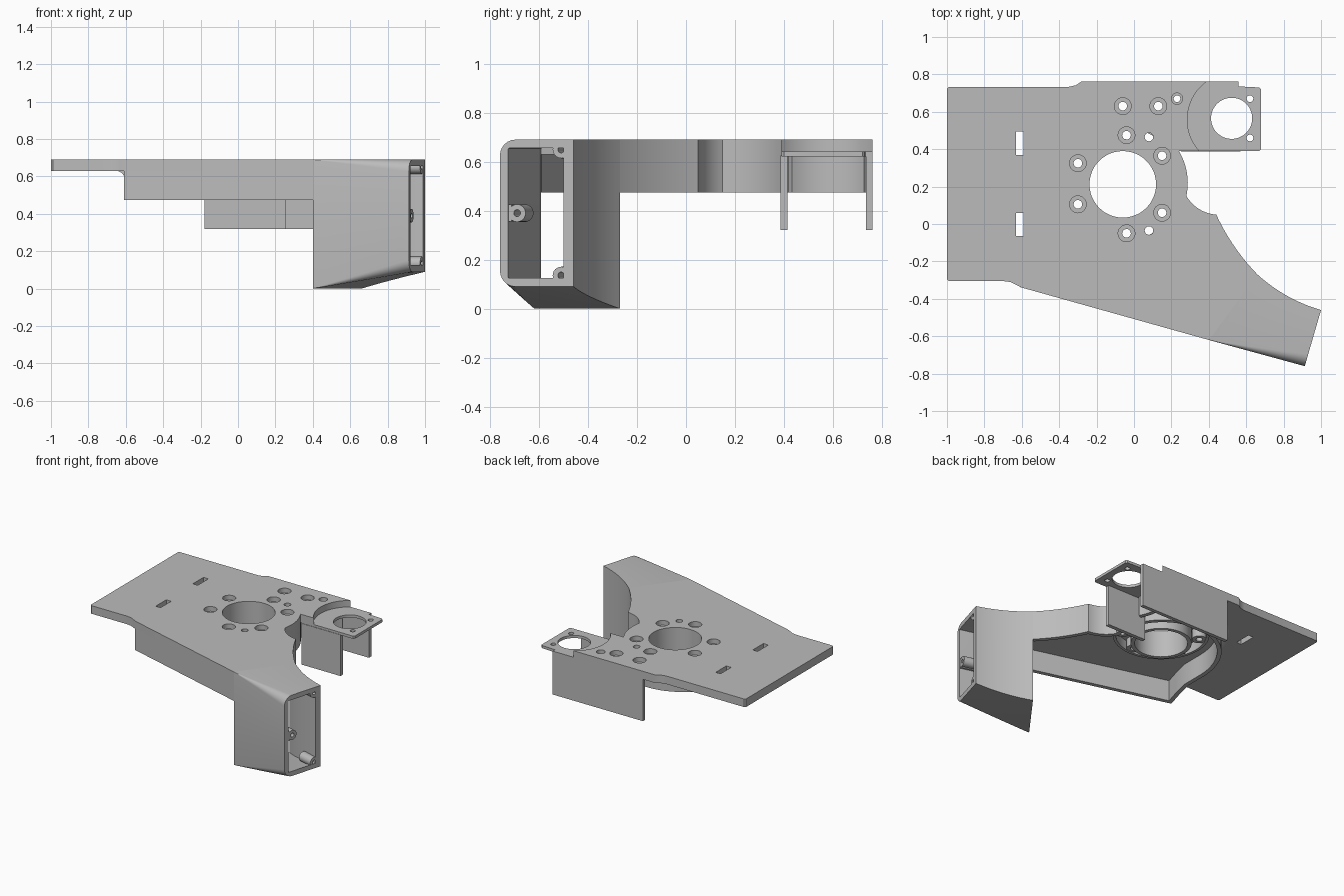
import bpy, bmesh, math
from mathutils import Vector, Matrix

cube = bpy.data.objects.get("Cube")
if cube:
    bpy.data.objects.remove(cube, do_unlink=True)

grey = bpy.data.materials.new("plain grey")
grey.use_nodes = True
grey.diffuse_color = (0.5, 0.5, 0.5, 1)
grey.node_tree.nodes["Principled BSDF"].inputs["Base Color"].default_value = (0.5, 0.5, 0.5, 1)

TOP, UNDER, SKIRT = 0.69, 0.63, 0.475
WALL = 0.03
HUB = Vector((-0.06, 0.212))


def finish(name, bm):
    bmesh.ops.recalc_face_normals(bm, faces=bm.faces)
    mesh = bpy.data.meshes.new(name)
    bm.to_mesh(mesh)
    bm.free()
    mesh.materials.append(grey)
    ob = bpy.data.objects.new(name, mesh)
    bpy.context.collection.objects.link(ob)
    return ob


def skin(name, rings, closed=False):
    """Join equal closed rings of points; cap the ends or close the loop."""
    bm = bmesh.new()
    rows = [[bm.verts.new(p) for p in ring] for ring in rings]
    n = len(rows[0])
    for a, b in zip(rows, rows[1:] + rows[:1] if closed else rows[1:]):
        for i in range(n):
            bm.faces.new((a[i], a[(i + 1) % n], b[(i + 1) % n], b[i]))
    if not closed:
        bm.faces.new(rows[0])
        bm.faces.new(rows[-1])
    return finish(name, bm)


def prism(name, loops, z0, z1):
    bm = bmesh.new()
    for loop in loops:
        low = [bm.verts.new((p[0], p[1], z0)) for p in loop]
        high = [bm.verts.new((p[0], p[1], z1)) for p in loop]
        bm.faces.new(low)
        bm.faces.new(high)
        for i in range(len(loop)):
            j = (i + 1) % len(loop)
            bm.faces.new((low[i], low[j], high[j], high[i]))
    return finish(name, bm)


def box(x0, x1, y0, y1):
    return [(x0, y0), (x1, y0), (x1, y1), (x0, y1)]


def circle(x, y, r, n=40):
    return [(x + r * math.cos(2 * math.pi * i / n), y + r * math.sin(2 * math.pi * i / n))
            for i in range(n)]


def arc(a, m, b, n=20):
    """Points of the circular arc from a through m to b."""
    (ax, ay), (mx, my), (bx, by) = a, m, b
    d = 2 * (ax * (my - by) + mx * (by - ay) + bx * (ay - my))
    qa, qm, qb = ax * ax + ay * ay, mx * mx + my * my, bx * bx + by * by
    c = Vector(((qa * (my - by) + qm * (by - ay) + qb * (ay - my)) / d,
                (qa * (bx - mx) + qm * (ax - bx) + qb * (mx - ax)) / d))
    va, vb = Vector(a) - c, Vector(b) - c
    sweep_angle = math.atan2(va.x * vb.y - va.y * vb.x, va.dot(vb))
    return [c + Matrix.Rotation(sweep_angle * i / n, 2) @ va for i in range(n + 1)]


def sweep(name, path, profile):
    """Sweep an (inward offset, z) profile along a flat path, inside on its left."""
    path = [Vector(p) for p in path]
    rings = []
    for i, p in enumerate(path):
        t0 = (p - path[max(i - 1, 0)]).normalized()
        t1 = (path[min(i + 1, len(path) - 1)] - p).normalized()
        t = (t0 + t1).normalized()
        side = Vector((-t.y, t.x)) / max(0.5, t.dot(t1 if t1.length else t0))
        rings.append([(*(p + side * o), z) for o, z in profile])
    return skin(name, rings)


def tube(name, x, y, r0, r1, z0, z1, n=48):
    rings = [[(x + r * math.cos(a), y + r * math.sin(a), z)
              for r, z in ((r0, z0), (r1, z0), (r1, z1), (r0, z1))]
             for a in (2 * math.pi * i / n for i in range(n))]
    return skin(name, rings, closed=True)


def cut(ob, cutter):
    mod = ob.modifiers.new("cut", 'BOOLEAN')
    mod.operation, mod.solver, mod.object = 'DIFFERENCE', 'EXACT', cutter
    bpy.context.view_layer.objects.active = ob
    bpy.ops.object.modifier_apply(modifier=mod.name)


# Shared outline curves
FRONT, BACK = (0.4, -0.62), (0.66, -0.27)
throat = arc(BACK, (0.53, -0.11), (0.44, 0.05))
tongue = arc((0.44, 0.05), (0.34, 0.085), (0.28, 0.15), 10)
rim = arc((0.28, 0.15), (0.285, 0.26), (0.24, 0.39), 10)
pocket = arc((0.35, 0.39), (0.285, 0.565), (0.39, 0.762), 24)

# Top plate
outline = ([(-1, -0.295), (-0.99, -0.305), (-0.7, -0.305), (-0.66, -0.31), (-0.63, -0.325), (-0.6, -0.34),
            FRONT] + throat + tongue[1:] + rim[1:] + pocket
           + [(-0.28, 0.762), (-0.31, 0.742), (-0.35, 0.733), (-0.99, 0.733), (-1, 0.723)])
top_plate = prism("top_plate", [outline], UNDER, TOP)

# Screw positions and cutters
ring_screws = [(-0.04, 0.475), (0.15, 0.365), (0.15, 0.06), (-0.04, -0.05), (-0.3, 0.105), (-0.3, 0.325)]
screws = ring_screws + [(-0.06, 0.63), (0.13, 0.63)]
bores = prism("bores", [circle(x, y, 0.045, 24) for x, y in screws] + [circle(0.23, 0.67, 0.03, 24)],
              0.655, 0.8)
holes = prism("holes", [circle(x, y, 0.023, 20) for x, y in screws + [(0.08, 0.465), (0.08, -0.035)]]
              + [circle(0.23, 0.67, 0.018, 20), circle(*HUB, 0.178, 48),
                 box(-0.63, -0.59, 0.37, 0.495), box(-0.63, -0.59, -0.065, 0.06)], 0.4, 0.8)
for cutter in (bores, holes):
    cut(top_plate, cutter)

# Hub tube, outer rim and screw bosses below the plate
tube("hub_tube", *HUB, 0.178, 0.205, SKIRT + 0.02, TOP - 0.002)
tube("hub_rim", *HUB, 0.305, 0.325, 0.56, UNDER + 0.002)
for i, (x, y) in enumerate(ring_screws):
    tube(f"screw_boss_{i + 1}", x, y, 0.023, 0.05, 0.565, UNDER + 0.002, 24)

# Scroll skirt: throat, tongue, spiral, left corner and slanted front
start, end = math.radians(32), math.radians(200)
spiral = []
for i in range(33):
    f = i / 32
    a = start + (end - start) * f
    r = 0.35 + 0.02 * f + 0.14 * f ** 3
    spiral.append(HUB + Vector((math.cos(a), math.sin(a))) * r)
left_run = [(-0.54, -0.08), (-0.57, -0.2)]
band = [(0, SKIRT), (WALL, SKIRT), (WALL, UNDER), (0, UNDER)]
sweep("scroll_skirt", throat + tongue[1:] + rim[1:] + spiral[1:] + left_run + [(-0.61, -0.337), FRONT],
      band)

# Concave fillet between the left skirt and the plate
fillet = [(0.005, UNDER), (0.005, 0.58)]
fillet += [(-0.05 + 0.05 * math.cos(a), 0.58 + 0.05 * math.sin(a))
           for a in (math.pi / 2 * i / 6 for i in range(7))]
sweep("skirt_fillet", spiral[20:] + left_run + [(-0.605, -0.315)], fillet)

# Outlet duct: a hollow loft whose front corners round off towards the mouth
outer_back = arc(BACK, (0.82, -0.385), (1.0, -0.46), 16)


def section(t, back, inset, rounding):
    f = Vector(FRONT).lerp(Vector((0.913, -0.76)), t)
    u = (back - f).normalized()
    width = (back - f).length
    lo, hi, r = 0.09 * t + inset, TOP - inset, max(0.002, rounding * t)
    pts = [(width - inset * 1.2, lo), (width - inset * 1.2, hi)]
    for cz, first in ((hi - r, 90), (lo + r, 180)):
        for k in range(7):
            a = math.radians(first + 15 * k)
            pts.append((inset + r + r * math.cos(a), cz + r * math.sin(a)))
    return [(*(f + u * s), z) for s, z in pts]


steps = [i / 16 for i in range(17)]
outer = [section(t, b, 0, 0.065) for t, b in zip(steps, outer_back)]
inner = [section(t, b, WALL + 0.005, 0.004) for t, b in zip(steps, outer_back)]
skin("outlet_duct", outer + inner[::-1], closed=True)

# Screw posts inside the duct mouth
along = Vector((0.96, -0.27, 0)).normalized()
for name, y, z in (("upper_post", -0.51, 0.65), ("lower_post", -0.51, 0.135), ("front_post", -0.69, 0.39)):
    post = tube(name, 0, 0, 0.014, 0.036, -0.12, 0, 24)
    post.matrix_world = (Matrix.Translation((0.998 + (y + 0.46) * 0.3, y, z))
                         @ along.to_track_quat('Z', 'Y').to_matrix().to_4x4())
prism("front_post_web", [[(0.805, -0.712), (0.914, -0.742), (0.923, -0.712), (0.814, -0.682)]],
      0.355, 0.425)

# Side motor tab with its hole, pocket wall and two hanging walls
tab = prism("motor_tab", [[(0.25, 0.39), (0.67, 0.39), (0.68, 0.4), (0.68, 0.72), (0.67, 0.73),
                           (0.57, 0.735), (0.3, 0.735)]], 0.622, 0.642)
tab_holes = prism("tab_holes", [circle(0.522, 0.565, 0.11, 48), circle(0.62, 0.67, 0.018, 20),
                                circle(0.62, 0.46, 0.018, 20)], 0.5, 0.8)
cut(tab, tab_holes)
sweep("pocket_wall", pocket[3:-3], band)
prism("back_wall", [box(-0.18, 0.56, 0.735, 0.762)], 0.32, 0.642)
prism("inner_wall", [box(0.25, 0.57, 0.387, 0.415)], 0.32, 0.625)

for helper in (bores, holes, tab_holes):
    bpy.data.objects.remove(helper, do_unlink=True)

# Smooth curved faces, keep hard edges
bpy.ops.object.select_all(action='DESELECT')
for ob in bpy.context.scene.objects:
    if ob.type == 'MESH':
        ob.select_set(True)
        bpy.context.view_layer.objects.active = ob
bpy.ops.object.shade_smooth_by_angle(angle=math.radians(30))
